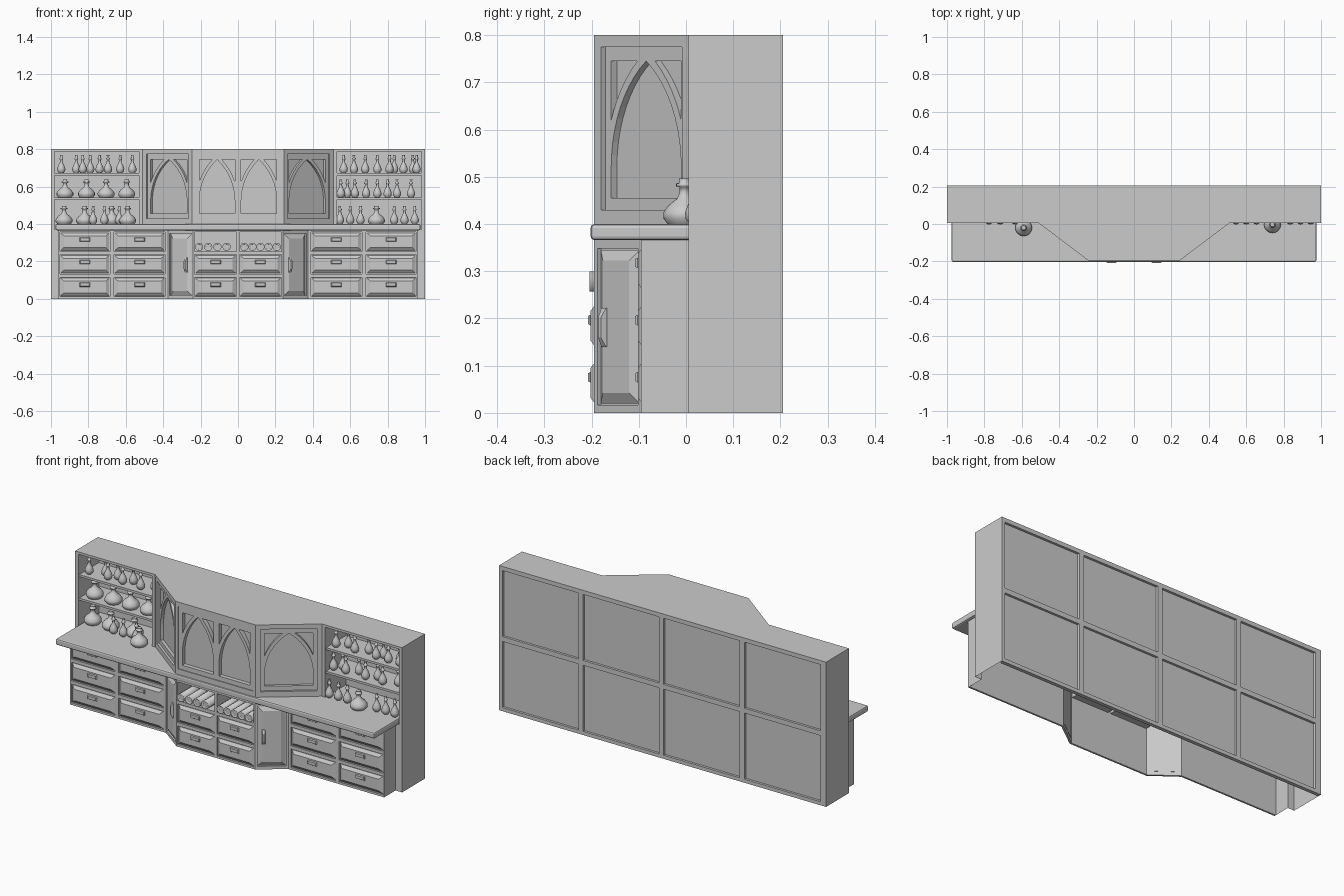
import bpy
from math import sin, cos, pi, sqrt, asin
from mathutils import Vector

if "Cube" in bpy.data.objects:
    bpy.data.objects.remove(bpy.data.objects["Cube"])


def add(name, verts, faces, mirror=False, smooth=False):
    for s in ((1, -1) if mirror else (1,)):
        me = bpy.data.meshes.new(name)
        me.from_pydata([(v[0] * s, v[1], v[2]) for v in verts], [],
                       [f if s == 1 else f[::-1] for f in map(list, faces)])
        ob = bpy.data.objects.new(name if s == 1 else name + "_left", me)
        bpy.context.collection.objects.link(ob)
        if smooth:
            me.shade_smooth()
    return ob


def prism(name, pts, z0, z1, caps=True, closed=True, mirror=False):
    n = len(pts)
    verts = [(x, y, z0) for x, y in pts] + [(x, y, z1) for x, y in pts]
    faces = [(i, (i + 1) % n, n + (i + 1) % n, n + i) for i in range(n if closed else n - 1)]
    if caps:
        faces += [tuple(range(n))[::-1], tuple(range(n, 2 * n))]
    return add(name, verts, faces, mirror)


def box(name, x0, x1, y0, y1, z0, z1, mirror=False):
    return prism(name, [(x0, y0), (x1, y0), (x1, y1), (x0, y1)], z0, z1, mirror=mirror)


def on_face(a, b):
    """Map (along, height, outward) to world on the vertical face from a to b."""
    d = (Vector(b) - Vector(a)).normalized()
    return lambda u, z, o: (a[0] + d.x * u + d.y * o, a[1] + d.y * u - d.x * o, z)


def plate(name, a, b, loops, front, back, mirror=False):
    """Flat board with cut-outs, standing on a front face."""
    cu = bpy.data.curves.new(name, 'CURVE')
    cu.dimensions = '2D'
    cu.fill_mode = 'BOTH'
    cu.extrude = (front - back) / 2
    for lp in loops:
        sp = cu.splines.new('POLY')
        sp.points.add(len(lp) - 1)
        for p, (u, z) in zip(sp.points, lp):
            p.co = (u, z, 0, 1)
        sp.use_cyclic_u = True
    ob = bpy.data.objects.new(name + "_outline", cu)
    bpy.context.collection.objects.link(ob)
    deps = bpy.context.evaluated_depsgraph_get()
    me = bpy.data.meshes.new_from_object(ob.evaluated_get(deps))
    to = on_face(a, b)
    mid = (front + back) / 2
    verts = [to(v.co.x, v.co.y, v.co.z + mid) for v in me.vertices]
    faces = [tuple(p.vertices) for p in me.polygons]
    bpy.data.objects.remove(ob)
    bpy.data.meshes.remove(me)
    return add(name, verts, faces, mirror)


def raised(name, a, b, u0, u1, z0, z1, bu, bz, back, front, mirror=False):
    """Bevelled raised panel, open at the back."""
    to = on_face(a, b)
    mid = back + (front - back) * 0.3
    verts = []
    for i, o in ((0, back), (0, mid), (1, front)):
        verts += [to(u0 + bu * i, z0 + bz * i, o), to(u1 - bu * i, z0 + bz * i, o),
                  to(u1 - bu * i, z1 - bz * i, o), to(u0 + bu * i, z1 - bz * i, o)]
    faces = [(r + i, r + (i + 1) % 4, r + 4 + (i + 1) % 4, r + 4 + i) for r in (0, 4) for i in range(4)]
    return add(name, verts, faces + [(8, 9, 10, 11)], mirror)


def rect(u0, u1, z0, z1):
    return [(u0, z0), (u1, z0), (u1, z1), (u0, z1)]


def arch(c, h, z0=0.455, zs=0.52, za=0.745):
    """Pointed arch opening and its two corner openings."""
    r = za - zs
    R = (h * h + r * r) / (2 * h)
    half = [(h - R + R * cos(asin(r / R) * i / 10), zs + R * sin(asin(r / R) * i / 10)) for i in range(10)]
    loop = [(c - h, z0), (c + h, z0)] + [(c + x, z) for x, z in half] + [(c, za)]
    loop += [(c - x, z) for x, z in half[::-1]]
    Q = R + 0.018
    zb = zs + sqrt(Q * Q - R * R)
    zz = [zb + (za - zb) * i / 6 for i in range(7)]
    corner = [(h - R + sqrt(Q * Q - (z - zs) ** 2), z) for z in zz] + [(h, za)]
    return [loop, [(c + x, z) for x, z in corner], [(c - x, z) for x, z in corner]]


def dist(a, b):
    return (Vector(b) - Vector(a)).length


# Lower carcass: hollow shell, open underneath
half = [(0.235, -0.185), (0.37, -0.085), (0.96, -0.085), (0.96, 0.005), (1, 0.005), (1, 0.195)]
prism("lower_shell", half, 0, 0.37, caps=False, closed=False, mirror=True)
add("lower_front_wall", [(-0.235, -0.185, 0), (0.235, -0.185, 0), (0.235, -0.185, 0.25), (-0.235, -0.185, 0.25)],
    [(0, 1, 2, 3)])

# Upper carcass
box("side_board", 0.98, 1, 0.005, 0.195, 0.37, 0.79, mirror=True)
box("bay_post", 0.51, 0.53, 0.005, 0.19, 0.4, 0.79, mirror=True)
box("bay_shelf_low", 0.52, 0.985, 0.012, 0.19, 0.53, 0.542, mirror=True)
box("bay_shelf_high", 0.52, 0.985, 0.012, 0.19, 0.66, 0.672, mirror=True)
prism("upper_cabinet_core", [(-0.236, -0.168), (0.236, -0.168), (0.4935, 0.031), (0.515, 0.19),
                             (-0.515, 0.19), (-0.4935, 0.031)], 0.4, 0.79)
prism("cabinet_top", [(-1, 0.005), (-0.51, 0.005), (-0.245, -0.195), (0.245, -0.195),
                      (0.51, 0.005), (1, 0.005), (1, 0.205), (-1, 0.205)], 0.787, 0.8)

# Back panel and frame with eight recesses
box("back_panel", -0.99, 0.99, 0.185, 0.192, 0, 0.79)
holes = [rect(u, u + 0.465, z, z + 0.365) for u in (0.02, 0.5133, 1.0067, 1.5) for z in (0.02, 0.412)]
plate("back_frame", (1, 0.205), (-1, 0.205), [rect(0, 2, 0, 0.8)] + [
    [(min(u, 1.98), z) for u, z in h] for h in holes], 0, -0.015)

# Countertop with rounded front edge
top = box("countertop", -0.975, 0.975, -0.202, 0.19, 0.366, 0.4)
bev = top.modifiers.new("edge", 'BEVEL')
bev.width = 0.008
bev.segments = 2

# Upper arched doors: centre pair and angled sides
A, B = (-0.245, -0.195), (0.245, -0.195)
plate("centre_arch_doors", A, B, [rect(0, 0.49, 0.4, 0.79), rect(0.016, 0.474, 0.43, 0.775)], 0, -0.006)
plate("centre_arch_panels", A, B, [rect(0.003, 0.487, 0.41, 0.787)] + arch(0.133, 0.095) + arch(0.357, 0.095),
      -0.004, -0.028)
A, B = (0.245, -0.195), (0.51, 0.007)
L = dist(A, B)
plate("angled_door_frame", A, B, [rect(0, L, 0.4, 0.79), rect(0.025, L - 0.025, 0.43, 0.775)], 0, -0.014, True)
plate("angled_arch_door", A, B, [rect(0.022, L - 0.022, 0.428, 0.777)] + arch(L / 2, 0.122), -0.012, -0.028, True)

# Side drawers
rows = [(0.012, 0.115), (0.133, 0.236), (0.254, 0.357)]


def drawers(tag, a, b, cols, rws, mirror):
    for u0, u1 in cols:
        for z0, z1 in rws:
            raised(tag + "_drawer", a, b, u0 + .004, u1 - .004, z0 + .004, z1 - .004, .018, .016, -.01, .007, mirror)
            c, zc = (u0 + u1) / 2, (z0 + z1) / 2 + 0.012
            raised(tag + "_pull", a, b, c - 0.028, c + 0.028, zc - 0.011, zc + 0.011, 0.004, 0.003, 0.006, 0.013, mirror)


A, B = (0.375, -0.095), (0.96, -0.095)
cols = [(0.015, 0.288), (0.31, 0.578)]
plate("side_drawer_frame", A, B, [rect(0, 0.585, 0, 0.37)] + [rect(*c, *r) for c in cols for r in rows],
      0, -0.01, True)
drawers("side", A, B, cols, rows, True)

# Centre drawers and scroll niches
A, B = (-0.24, -0.195), (0.24, -0.195)
cols = [(0.008, 0.232), (0.248, 0.472)]
plate("centre_drawer_frame", A, B, [rect(0, 0.48, 0, 0.37)] + [rect(*c, *r) for c in cols for r in rows], 0, -0.01)
drawers("centre", A, B, cols, rows[:2], False)
x0, x1, y0, y1, z0, z1 = 0.008, 0.232, -0.186, -0.07, 0.254, 0.357
add("scroll_niche", [(x, y, z) for y in (y0, y1) for x, z in rect(x0, x1, z0, z1)],
    [(0, 1, 5, 4), (1, 2, 6, 5), (2, 3, 7, 6), (3, 0, 4, 7), (4, 5, 6, 7)], mirror=True)


def lathe(name, prof, loc, n=14, axis='Z'):
    verts = []
    for r, h in prof:
        for i in range(n):
            p, q = r * cos(2 * pi * i / n), r * sin(2 * pi * i / n)
            v = (p, q, h) if axis == 'Z' else (p, h, -q)
            verts.append(tuple(v[k] + loc[k] for k in range(3)))
    m = len(prof)
    faces = [(j * n + i, j * n + (i + 1) % n, (j + 1) * n + (i + 1) % n, (j + 1) * n + i)
             for j in range(m - 1) for i in range(n)]
    faces += [tuple(range(n))[::-1], tuple(range((m - 1) * n, m * n))]
    ob = add(name, verts, faces)
    for p in ob.data.polygons:
        p.use_smooth = len(p.vertices) == 4


for x in (-0.208, -0.159, -0.11, -0.061, 0.034, 0.077, 0.12, 0.163, 0.207):
    lathe("scroll", [(0.014, -0.198), (0.022, -0.204), (0.022, -0.075)], (x, 0, 0.278), 14, 'Y')

# Angled lower doors with raised panel and handle
A, B = (0.24, -0.195), (0.375, -0.095)
L = dist(A, B)
plate("lower_door_frame", A, B, [rect(0, L, 0, 0.37), rect(0.012, L - 0.012, 0.017, 0.348)], 0, -0.01, True)
raised("lower_door", A, B, 0.015, L - 0.015, 0.02, 0.345, 0.022, 0.022, -0.012, 0.004, True)
raised("lower_door_handle", A, B, 0.036, 0.052, 0.14, 0.222, 0.003, 0.02, 0.002, 0.018, True)

# Glassware: squat flasks and slim vials
flask = [(0.036, 0), (0.045, 0.012), (0.045, 0.024), (0.034, 0.04), (0.016, 0.054), (0.011, 0.066),
         (0.011, 0.078), (0.018, 0.08), (0.018, 0.086), (0.011, 0.087), (0.012, 0.096)]
vial = [(0.012, 0), (0.021, 0.011), (0.022, 0.024), (0.016, 0.041), (0.008, 0.056), (0.006, 0.072),
        (0.010, 0.075), (0.010, 0.081), (0.006, 0.082), (0.007, 0.096)]
vials = {0.672: [-.945, -.865, -.83, -.79, -.74, -.695, -.63, -.565, .565, .62, .68, .745, .81, .835, .885, .935, .955],
         0.542: [.55, .585, .625, .685, .745, .80, .85, .925],
         0.4: [-.775, -.715, -.635, .545, .60, .655, .835, .89, .945]}
for z, xs in vials.items():
    for i, x in enumerate(xs):
        y = 0.02 if z == 0.4 else 0.05 + 0.03 * (i % 2)
        lathe("vial", vial, (x, y, z), 12)
for x, y, z in [(-.925, .07, .542), (-.81, .07, .542), (-.705, .07, .542), (-.595, .07, .542),
                (-.93, .06, .4), (-.82, .06, .4), (-.675, .06, .4), (-.59, -.02, .4), (.74, -.003, .4)]:
    lathe("flask", flask, (x, y, z), 16)
